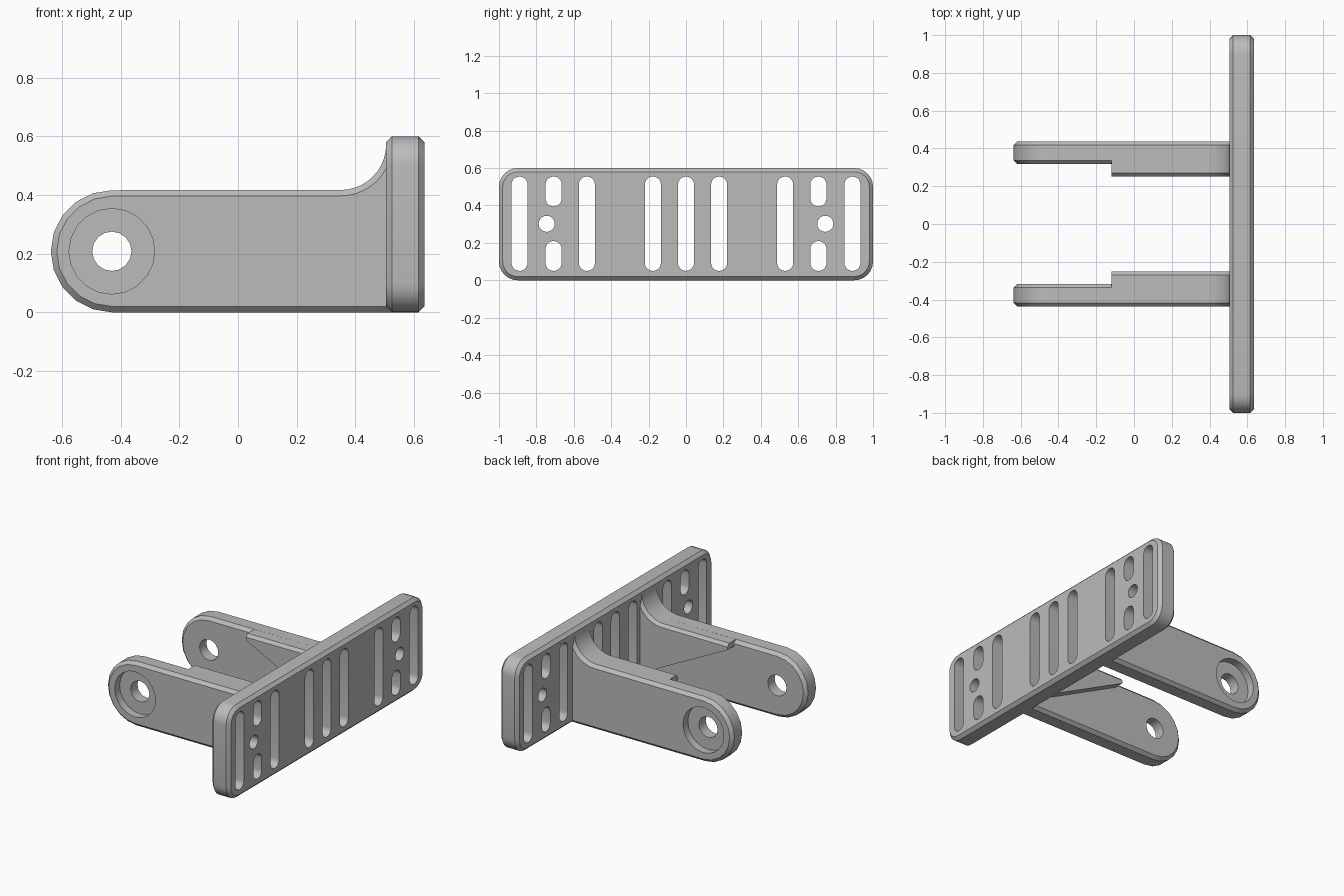
import bpy, bmesh
from math import sin, cos, radians

cube = bpy.data.objects.get("Cube")
if cube:
    bpy.data.objects.remove(cube, do_unlink=True)

grey = bpy.data.materials.new("plain grey")
grey.use_nodes = True
grey.diffuse_color = (0.5, 0.5, 0.5, 1)
grey.node_tree.nodes["Principled BSDF"].inputs["Base Color"].default_value = (0.5, 0.5, 0.5, 1)


def arc(cx, cz, r, start, end, steps):
    angles = [radians(start + (end - start) * i / steps) for i in range(steps + 1)]
    return [(cx + r * cos(a), cz + r * sin(a)) for a in angles]


def circle(cx, cz, r, sides=20):
    return arc(cx, cz, r, 0, 360, sides)[:-1]


def slot(cx, low, high, r):
    return arc(cx, high - r, r, 0, 180, 10) + arc(cx, low + r, r, 180, 360, 10)


def rounded_rect(half, height, r):
    return (arc(half - r, r, r, -90, 0, 6) + arc(half - r, height - r, r, 0, 90, 6)
            + arc(r - half, height - r, r, 90, 180, 6) + arc(r - half, r, r, 180, 270, 6))


def prism(name, outlines, axis, w0, w1, chamfer=0, rule=None):
    """Extrude outlines along x or y; chamfer cap edges chosen by rule."""
    bm = bmesh.new()

    def place(p, w):
        return (w, p[0], p[1]) if axis == "x" else (p[0], w, p[1])

    rims = []
    for outline in outlines:
        a = [bm.verts.new(place(p, w0)) for p in outline]
        b = [bm.verts.new(place(p, w1)) for p in outline]
        caps = [bm.faces.new(a), bm.faces.new(b[::-1])]
        rims += [e for f in caps for e in f.edges]
        for i in range(len(a)):
            bm.faces.new((a[i - 1], a[i], b[i], b[i - 1]))
    bmesh.ops.recalc_face_normals(bm, faces=bm.faces)
    if chamfer:
        picked = [e for e in rims if rule is None or all(rule(v.co) for v in e.verts)]
        bmesh.ops.bevel(bm, geom=picked, offset=chamfer, segments=1,
                        affect="EDGES", clamp_overlap=False)
    mesh = bpy.data.meshes.new(name)
    bm.to_mesh(mesh)
    bm.free()
    obj = bpy.data.objects.new(name, mesh)
    bpy.context.collection.objects.link(obj)
    mesh.materials.append(grey)
    return obj


def activate(obj):
    bpy.ops.object.select_all(action="DESELECT")
    obj.select_set(True)
    bpy.context.view_layer.objects.active = obj


def cut(obj, cutter):
    activate(obj)
    mod = obj.modifiers.new("cut", "BOOLEAN")
    mod.operation, mod.solver, mod.object = "DIFFERENCE", "EXACT", cutter
    bpy.ops.object.modifier_apply(modifier=mod.name)
    bpy.data.objects.remove(cutter, do_unlink=True)


def smooth(obj):
    activate(obj)
    bpy.ops.object.shade_smooth_by_angle(angle=radians(28))


# Mounting plate with its rows of slots and round holes
plate = prism("mounting_plate", [rounded_rect(1, 0.6, 0.1)], "x", 0.505, 0.635, 0.02)
openings = [slot(y, 0.05, 0.555, 0.043) for y in (-0.89, -0.53, -0.177, 0, 0.177, 0.53, 0.89)]
for side in (-1, 1):
    openings += [slot(side * 0.708, 0.05, 0.21, 0.043),
                 slot(side * 0.708, 0.395, 0.555, 0.043),
                 circle(side * 0.745, 0.302, 0.043)]
cut(plate, prism("slot_cutter", openings, "x", 0.4, 0.75))
smooth(plate)

# Shared top edge: straight run, then a concave fillet up into the plate
fillet = arc(0.35, 0.572, 0.155, 270, 360, 10) + [(0.55, 0.572)]
pivot = (-0.43, 0.208)
arm_outline = fillet + [(0.55, 0)] + arc(*pivot, 0.208, 270, 90, 10)
pad_outline = fillet + [(0.55, 0.04), (-0.12, 0.378), (-0.12, 0.416)]

for side, label in ((1, "back"), (-1, "front")):
    # Arm with pivot hole and an outer counterbore
    arm = prism(label + "_arm", [arm_outline], "y", side * 0.317, side * 0.437, 0.02)
    cut(arm, prism("hole_cutter", [circle(*pivot, 0.067, 16)], "y", side * 0.2, side * 0.6))
    cut(arm, prism("counterbore_cutter", [circle(*pivot, 0.146)], "y", side * 0.387, side * 0.6))
    smooth(arm)
    # Tapered stiffening pad on the arm's inner side
    pad = prism(label + "_arm_pad", [pad_outline], "y", side * 0.252, side * 0.36, 0.018,
                lambda co: co.z > 0.4 and abs(co.y) < 0.3)
    smooth(pad)
